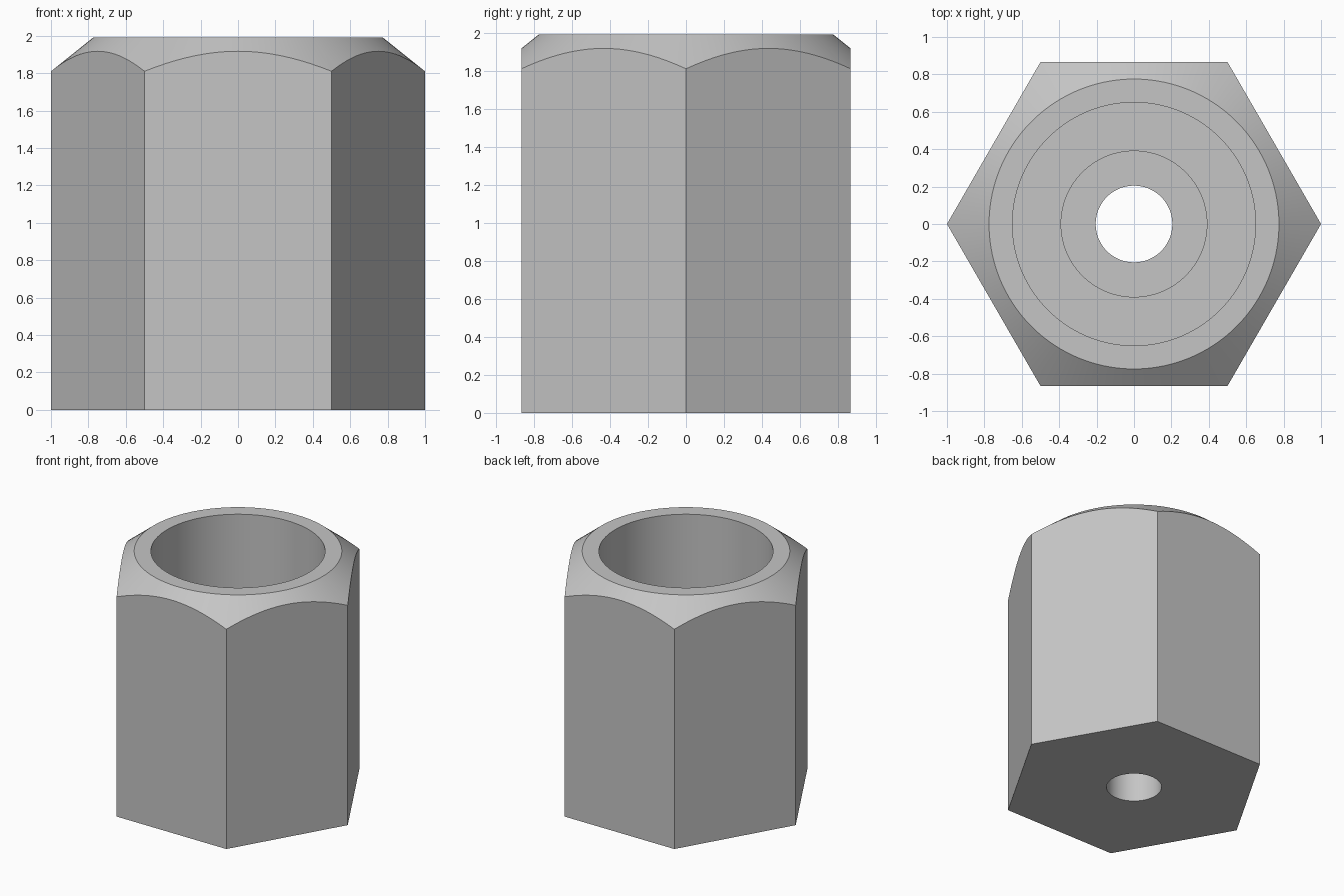
import bpy
import bmesh
import math

if "Cube" in bpy.data.objects:
    bpy.data.objects.remove(bpy.data.objects["Cube"], do_unlink=True)

HEIGHT = 1.99
SEGMENTS = 120

steel = bpy.data.materials.new("plain grey steel")
steel.use_nodes = True
colour = (0.56, 0.56, 0.56, 1)
steel.diffuse_color = colour
steel.node_tree.nodes["Principled BSDF"].inputs["Base Color"].default_value = colour


def lathe(name, profile, segments, closed):
    """Turn a (radius, z) profile about z; an open profile gets end caps."""
    bm = bmesh.new()
    rings = []
    for r, z in profile:
        angles = [math.tau * i / segments for i in range(segments)]
        rings.append([bm.verts.new((r * math.cos(a), r * math.sin(a), z)) for a in angles])
    pairs = list(zip(rings, rings[1:]))
    if closed:
        pairs.append((rings[-1], rings[0]))
    else:
        bm.faces.new(rings[0])
        bm.faces.new(rings[-1])
    for low, high in pairs:
        for i in range(segments):
            j = (i + 1) % segments
            bm.faces.new((low[i], low[j], high[j], high[i]))
    bmesh.ops.recalc_face_normals(bm, faces=bm.faces)
    mesh = bpy.data.meshes.new(name)
    bm.to_mesh(mesh)
    bm.free()
    mesh.materials.append(steel)
    obj = bpy.data.objects.new(name, mesh)
    bpy.context.collection.objects.link(obj)
    return obj


# Hexagonal bar, taller than the finished nut
nut = lathe("hex_nut", [(1, 0), (1, HEIGHT + 0.2)], 6, False)

# Turned envelope: conical top chamfer and stepped through bore
envelope = lathe("turning_envelope", [
    (0.205, -0.1), (1.225, -0.1), (1.225, HEIGHT - 0.36), (0.775, HEIGHT),
    (0.65, HEIGHT), (0.65, 0.8), (0.39, 0.8), (0.39, 0.4), (0.205, 0.4),
], SEGMENTS, True)
envelope.hide_render = True

# Keep what lies inside both shapes
turning = nut.modifiers.new("turning", 'BOOLEAN')
turning.operation = 'INTERSECT'
turning.solver = 'EXACT'
turning.object = envelope

bpy.ops.object.select_all(action='DESELECT')
nut.select_set(True)
bpy.context.view_layer.objects.active = nut
bpy.ops.object.modifier_apply(modifier=turning.name)
bpy.data.objects.remove(envelope, do_unlink=True)

# Round surfaces smooth, machined edges sharp
bpy.ops.object.shade_smooth_by_angle(angle=math.radians(25))
